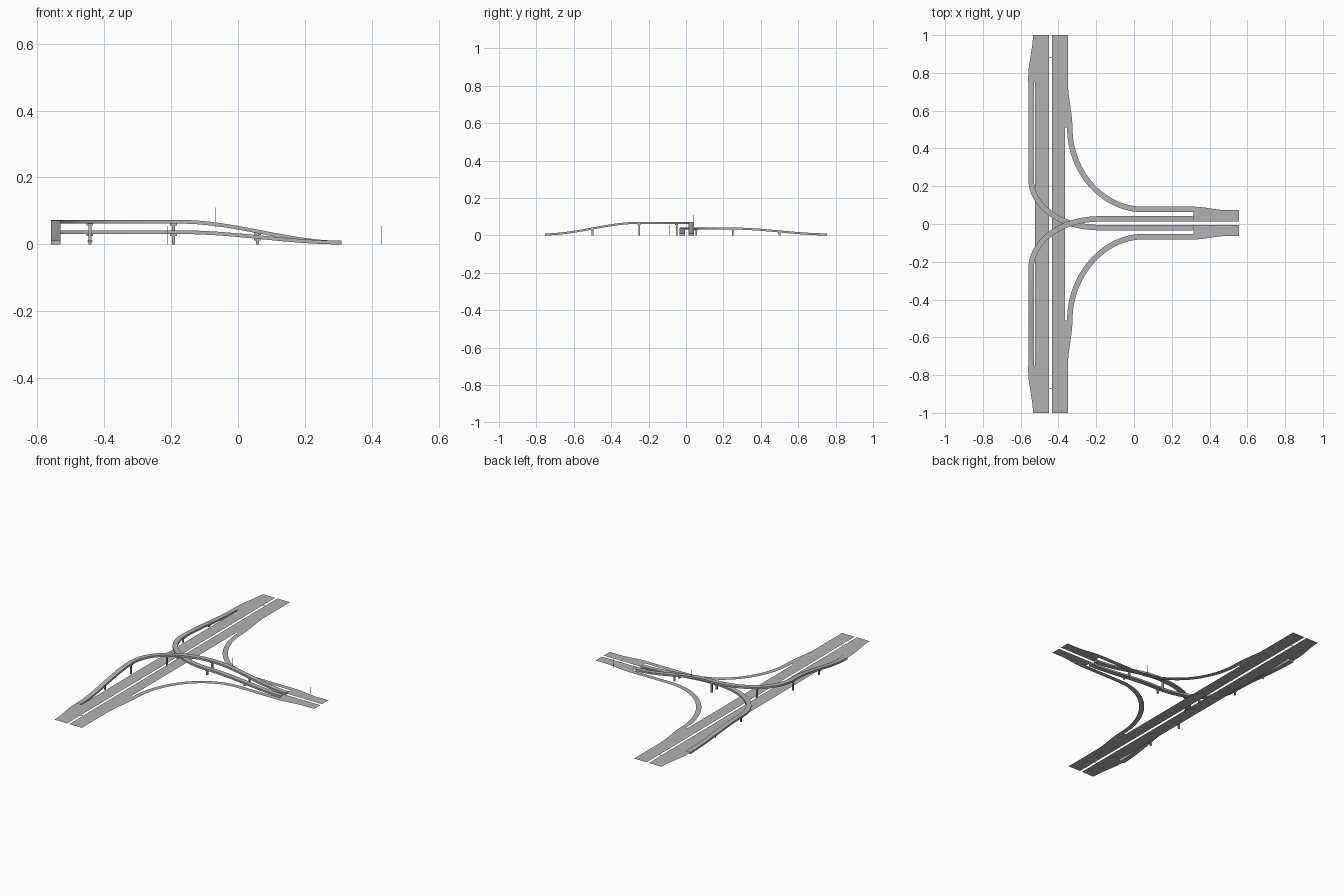
import bpy, bmesh
from mathutils import Vector
from mathutils.geometry import interpolate_bezier

if "Cube" in bpy.data.objects:
    bpy.data.objects.remove(bpy.data.objects["Cube"])

GROUND = 0.01     # road surface height
HALF = 0.0145     # half width of a ramp
DEPTH = 0.011     # deck thickness

concrete = bpy.data.materials.new("road_grey")
concrete.use_nodes = True
grey = (0.45, 0.45, 0.45, 1)
concrete.diffuse_color = grey
concrete.node_tree.nodes["Principled BSDF"].inputs["Base Color"].default_value = grey


def finish(name, bm):
    mesh = bpy.data.meshes.new(name)
    bm.to_mesh(mesh)
    bm.free()
    mesh.materials.append(concrete)
    obj = bpy.data.objects.new(name, mesh)
    bpy.context.collection.objects.link(obj)
    return obj


def ease(t):
    t = min(max(t, 0), 1)
    return t * t * (3 - 2 * t)


def taper(a, b, steps=10):
    """S-shaped edge from point a to point b, running mainly along y or x."""
    (ax, ay), (bx, by) = a, b
    along_y = abs(by - ay) > abs(bx - ax)
    pts = []
    for i in range(steps + 1):
        t = i / steps
        u, v = (ease(t), t) if along_y else (t, ease(t))
        pts.append((ax + (bx - ax) * u, ay + (by - ay) * v))
    return pts


def flat(name, outline):
    bm = bmesh.new()
    face = bm.faces.new([bm.verts.new((x, y, GROUND)) for x, y in outline])
    face.normal_update()
    if face.normal.z < 0:
        face.normal_flip()
    bmesh.ops.triangulate(bm, faces=[face])
    return finish(name, bm)


def ribbon(name, path, depth=0):
    """Sweep a level strip, or a solid deck if depth is given, along a path."""
    bm = bmesh.new()
    rings = []
    for i, p in enumerate(path):
        d = path[min(i + 1, len(path) - 1)] - path[max(i - 1, 0)]
        side = Vector((d.y, -d.x, 0)).normalized() * HALF
        ring = [p - side, p + side]
        if depth:
            drop = Vector((0, 0, depth))
            ring += [p + side - drop, p - side - drop]
        rings.append([bm.verts.new(q) for q in ring])
    n = len(rings[0])
    for a, b in zip(rings, rings[1:]):
        for k in range(n if depth else 1):
            m = (k + 1) % n
            bm.faces.new((a[k], a[m], b[m], b[k]))
    if depth:
        bm.faces.new(rings[0][::-1])
        bm.faces.new(rings[-1])
        bmesh.ops.recalc_face_normals(bm, faces=bm.faces)
    return finish(name, bm)


def box(name, x, y, z0, z1, wx, wy):
    bm = bmesh.new()
    bmesh.ops.create_cube(bm, size=1)
    for v in bm.verts:
        v.co = (x + v.co.x * wx, y + v.co.y * wy, z0 + (v.co.z + 0.5) * (z1 - z0))
    return finish(name, bm)


def line(a, b, steps):
    a, b = Vector(a), Vector(b)
    return [a.lerp(b, i / steps) for i in range(steps)]


def mirrored(points):
    return points + [(x, -y) for x, y in reversed(points)]


# Main carriageways, widened where ramps join
flat("west_carriageway", [(-0.45, -1), (-0.45, 1)] + mirrored(
    taper((-0.535, 1), (-0.56, 0.78)) + [(-0.56, 0.755), (-0.525, 0.755)]))
flat("east_carriageway", [(-0.435, -1), (-0.435, 1)] + mirrored(
    taper((-0.35, 1), (-0.35, 0.76), 1) + taper((-0.35, 0.75), (-0.326, 0.51))
    + [(-0.365, 0.51)]))

# Each side: a stub road, a ground ramp and a flyover
sides = [("north", 1, 0.027, 0.077, 0.073), ("south", -1, -0.019, -0.067, 0.042)]
for label, s, inner, outer, top in sides:
    edge_in, edge_out = inner - s * HALF, outer + s * HALF
    flat(label + "_branch_road", [(0.557, edge_in), (0.31, edge_in)]
         + taper((0.32, edge_out), (0.49, edge_out - s * 0.018))
         + [(0.557, edge_out - s * 0.018)])

    # Ground level turning ramp
    curve = interpolate_bezier((-0.34, s * 0.51, GROUND), (-0.34, s * 0.275, GROUND),
                               (-0.165, outer, GROUND), (0.05, outer, GROUND), 40)
    ribbon(label + "_ground_ramp", curve + [Vector((0.325, outer, GROUND))])

    # Flyover: climbs beside the main road, crosses it, descends to the branch
    path = line((-0.545, -s * 0.755, 0), (-0.545, -s * 0.24, 0), 24)
    path += interpolate_bezier((-0.545, -s * 0.24, 0), (-0.545, -s * 0.10, 0),
                               (-0.40, inner, 0), (-0.18, inner, 0), 36)
    path += line((-0.17, inner, 0), (0.31, inner, 0), 24) + [Vector((0.31, inner, 0))]
    for p in path:
        climb = ease((0.755 - abs(p.y)) / 0.505) * ease((0.31 - p.x) / 0.48)
        p.z = GROUND + 0.001 + (top - GROUND - 0.001) * climb
    deck = ribbon(label + "_flyover", path, DEPTH)
    bpy.context.view_layer.objects.active = deck
    deck.select_set(True)
    bpy.ops.object.shade_smooth_by_angle()
    deck.select_set(False)

    # Piers with a wider head under the deck
    median = min((p for p in path), key=lambda p: abs(p.x + 0.443))
    spots = [(-0.545, -s * 0.5), (-0.545, -s * 0.25), (-0.443, median.y),
             (-0.193, inner), (0.058, inner)]
    for i, (x, y) in enumerate(spots):
        near = min(path, key=lambda p: (p.x - x) ** 2 + (p.y - y) ** 2)
        under = near.z - DEPTH + 0.001
        box(f"{label}_pier_{i}", x, y, 0, under, 0.009, 0.009)
        box(f"{label}_pier_head_{i}", x, y, under - 0.007, under, 0.02, 0.016)

# Thin roadside posts and median links
for i, (x, y, z0, z1) in enumerate([(-0.068, 0.042, 0.05, 0.11), (0.43, 0.08, 0, 0.055),
                                    (-0.21, -0.09, 0, 0.055)]):
    box(f"post_{i}", x, y, z0, z1, 0.0015, 0.0015)
for label, y in (("north", 0.88), ("south", -0.87)):
    box(label + "_median_link", -0.4425, y, 0.009, 0.011, 0.016, 0.002)
